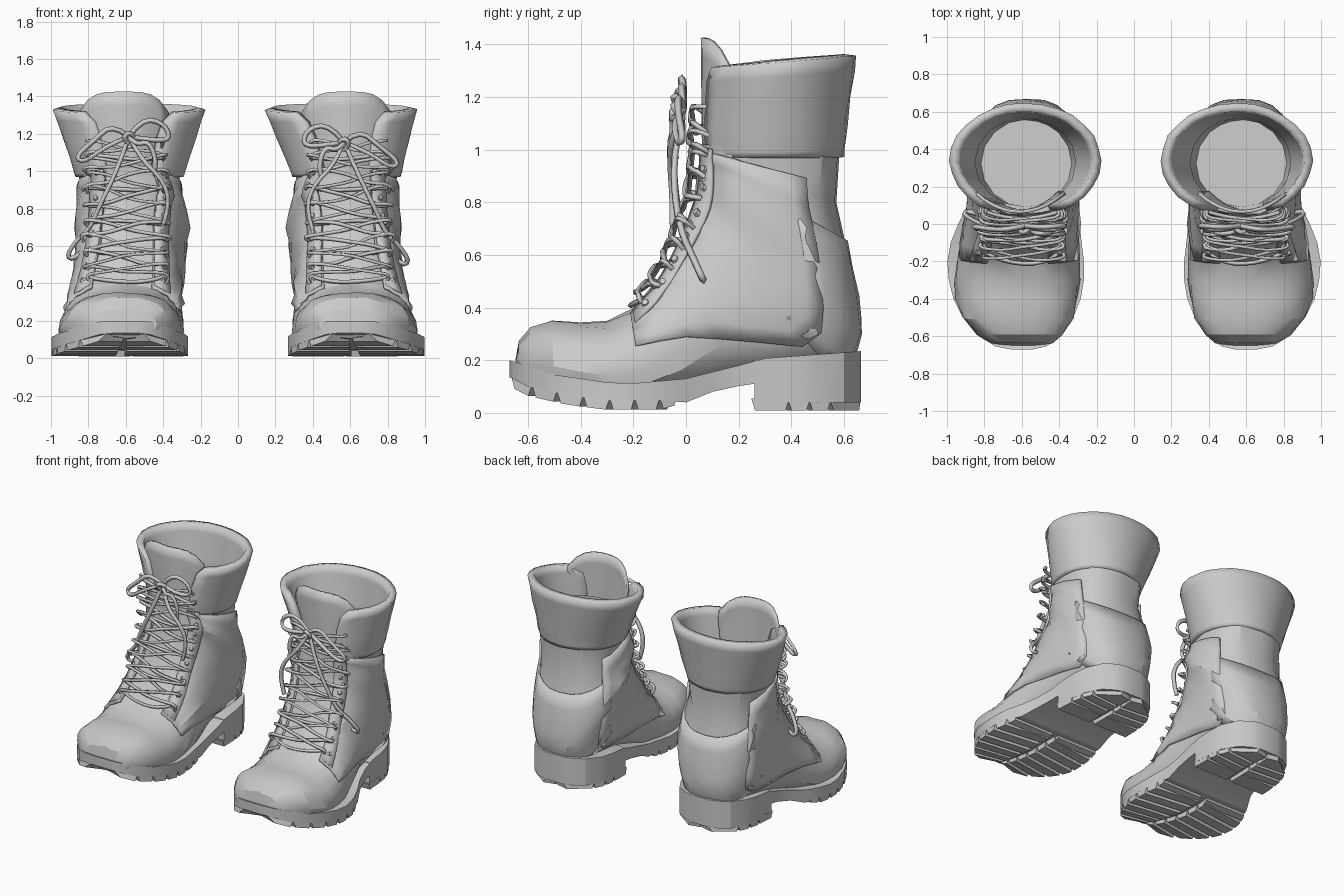
import bpy, bmesh, random
from math import sin, cos, radians, pi
from mathutils import Vector

if "Cube" in bpy.data.objects:
    bpy.data.objects.remove(bpy.data.objects["Cube"])

random.seed(4)


def interp(table, y):
    """Piecewise-linear lookup: rows are (key, values...)."""
    if y <= table[0][0]:
        return table[0][1:]
    for a, b in zip(table, table[1:]):
        if y <= b[0]:
            f = (y - a[0]) / (b[0] - a[0])
            return tuple(p + (q - p) * f for p, q in zip(a[1:], b[1:]))
    return table[-1][1:]


def place(p, s):
    """Mirror a point to one boot; the shafts lean slightly the same way."""
    lean = 0.017 * max(0, min(1, (p[2] - 1) / 0.35))
    return (s * p[0] - lean, p[1], p[2])


def loft(name, rings, closed=True, cap=True, thick=0, angle=32):
    """Skin rings of points, once for each boot."""
    for s, side in ((1, "right"), (-1, "left")):
        bm = bmesh.new()
        vs = [[bm.verts.new(place(p, s)) for p in r] for r in rings]
        n = len(rings[0])
        for a, b in zip(vs, vs[1:]):
            for i in range(n if closed else n - 1):
                j = (i + 1) % n
                bm.faces.new((a[i], a[j], b[j], b[i]))
        if closed and cap:
            for r in ([vs[0], vs[-1]] if cap is True else [vs[-1]]):
                bm.faces.new(r)
        bmesh.ops.recalc_face_normals(bm, faces=bm.faces)
        me = bpy.data.meshes.new(name)
        bm.to_mesh(me)
        bm.free()
        ob = bpy.data.objects.new(f"{side}_{name}", me)
        bpy.context.collection.objects.link(ob)
        if thick:
            m = ob.modifiers.new("thickness", "SOLIDIFY")
            m.thickness, m.offset = thick, 0
        bpy.ops.object.select_all(action='DESELECT')
        bpy.context.view_layer.objects.active = ob
        ob.select_set(True)
        bpy.ops.object.shade_smooth_by_angle(angle=radians(angle))


# Upper: slices fan from the toe round to the top: top y,z / bottom y,z / centre x, half width, skew
SECTIONS = [
    (-.648, .20, -.655, .13, .60, .09, 1), (-.635, .27, -.64, .11, .60, .165, 1.2),
    (-.59, .33, -.595, .10, .605, .23, 1.4), (-.51, .357, -.50, .08, .615, .295, 1.5),
    (-.40, .352, -.40, .07, .625, .325, 1.7), (-.30, .355, -.30, .06, .625, .332, 1.8),
    (-.20, .40, -.15, .06, .62, .325, 1.8), (-.10, .51, .00, .08, .605, .305, 1.5),
    (-.04, .63, .20, .12, .595, .285, 1.2), (.00, .74, .45, .15, .59, .28, 1.1),
    (.03, .82, .62, .17, .58, .28, 1), (.04, .88, .66, .30, .575, .28, 1),
    (.045, .92, .645, .45, .565, .295, 1), (.05, .96, .61, .62, .57, .275, 1),
    (.05, .99, .57, .80, .58, .262, 1), (.05, 1.02, .585, 1.0, .58, .275, 1)]
UPPER = [(i,) + s for i, s in enumerate(SECTIONS)]


def surf(t, deg, off=0.0):
    """Point on the upper: t along the slices, angle measured from the top."""
    ty, tz, by, bz, cx, w, k = interp(UPPER, t)
    s, c = sin(radians(deg)), cos(radians(deg))
    e = 2 / 2.4
    sgn = lambda v: (1 if v >= 0 else -1) * abs(v) ** e
    v = (0.5 + 0.5 * sgn(c)) ** k
    p = Vector((cx + w * sgn(s), by + (ty - by) * v, bz + (tz - bz) * v))
    mid = Vector((cx, (ty + by) / 2, (tz + bz) / 2))
    return p + (p - mid).normalized() * off


rough = lambda: random.uniform(-.009, .006)
loft("boot_upper", [[surf(i, j * 15, rough()) for j in range(24)]
                    for i in range(len(SECTIONS))], cap=True, angle=24)

# Side quarters, lower edge sweeping back to the heel
HI = [(5.9, 66), (7, 80), (8, 100), (9.5, 128), (11, 118), (14.3, 118)]
for sgn, nm in ((1, "outer"), (-1, "inner")):
    rows = []
    for i in range(13):
        t = 5.9 + i * 8.4 / 12
        hi = interp(HI, t)[0]
        rows.append([surf(t, sgn * (25 + (hi - 25) * j / 7), .008 + rough() * .9)
                     for j in range(8)])
    loft(nm + "_quarter", rows, closed=False, thick=.016, angle=24)
    # Narrow raised facing beside the laces
    loft(nm + "_lace_facing", [[surf(6 + i * .72, sgn * a, .02) for a in (25, 33, 43)]
                               for i in range(13)], closed=False, thick=.014)

# Heel counter
loft("heel_counter", [[surf(t, a, .006 + rough() * .5) for a in range(105, 256, 15)]
                      for t in (9.6, 10, 10.5, 11, 11.5, 12, 12.6, 13.2)],
     closed=False, thick=.014, angle=24)

# Flared padded collar, open at the front
rows = []
for f, gap in ((0, 25), (.06, 25), (.3, 26), (.6, 27), (.85, 30), (1, 38)):
    row = []
    for j in range(23):
        th = radians(gap + (360 - 2 * gap) * j / 22)
        rx, ry = .27 + .115 * f, .255 + .03 * f
        cx, cy = .58 - .015 * f, .322 + .018 * f
        top = 1.335 - .025 * cos(th)
        r = 1 + rough() * 1.5
        row.append((cx + r * rx * sin(th), cy - r * ry * cos(th), .975 + (top - .975) * f))
    rows.append(row)
loft("collar", rows, closed=False, thick=.045, angle=24)

# Lining tube and insole
loft("lining", [[(.575 + rx * sin(j * pi / 8), cy - ry * cos(j * pi / 8), z) for j in range(16)]
                for z, rx, ry, cy in ((1.12, .272, .24, .33), (1.0, .24, .235, .325),
                                      (.6, .21, .23, .33), (.25, .2, .23, .33))], cap="end")

# Tongue, rounded at the top and curved around the shin
rows = []
for f, w in ((0, .19), (.3, .2), (.6, .225), (.85, .24), (1, .235)):
    rows.append([(.595 + w * u, .07 - .005 * f + .1 * u * u,
                  .93 + f * (.495 - .11 * u ** 4)) for u in [k / 5 - 1 for k in range(11)]])
loft("tongue", rows, closed=False, thick=.018)

# Sole outline: y, inner x, outer x
OUT = [(-.67, .54, .66), (-.655, .47, .74), (-.6, .39, .83), (-.5, .325, .915), (-.4, .285, .965),
       (-.3, .268, .99), (-.2, .268, .998), (-.1, .28, .98), (0, .29, .94), (.1, .292, .89),
       (.2, .292, .86), (.3, .292, .85), (.4, .295, .845), (.5, .31, .825), (.6, .37, .77),
       (.645, .44, .7), (.665, .5, .64)]
TOP = [(-.67, .2), (-.5, .145), (-.25, .108), (0, .13), (.2, .18), (.27, .205), (.67, .235)]
BOT = [(-.67, .1), (-.6, .065), (-.45, .03), (-.3, .012), (-.1, .012), (0, .04), (.1, .08),
       (.26, .115), (.67, .13)]


def slab(name, ys, top, bot):
    rings = []
    for y in ys:
        a, b = interp(OUT, y)
        rings.append([(a, y, bot(y)), (b, y, bot(y)), (b, y, top(y)), (a, y, top(y))])
    loft(name, rings, angle=25)


slab("sole", [r[0] for r in OUT], lambda y: interp(TOP, y)[0],
     lambda y: interp(BOT, y)[0] + (.035 if y < -.05 else 0))
slab("heel_block", [.26] + [r[0] for r in OUT if r[0] > .29], lambda y: .2, lambda y: .04)


def lug(name, y0, y1, edge, base, skew):
    """Tread bar running from the sole edge to the middle line."""
    rings = []
    for f in (0, .5, .93):
        ring = []
        for y, up in ((y0, 0), (y1, 0), (y1 + .014, 1), (y0 - .014, 1)):
            y = max(-.668, min(.664, y))
            a, b = interp(OUT, y)
            e = (a, b)[edge]
            ring.append((e + ((a + b) / 2 - e) * f, y + skew * f, base(y) + up * .045))
        rings.append(ring)
    loft(name, rings, angle=20)


cuts = [-.665, -.585, -.49, -.39, -.29, -.195, -.1, -.03]
heel_cuts = [.262, .40, .48, .56, .68]
for e in (0, 1):
    for a, b in zip(cuts, cuts[1:]):
        lug("tread_lug", a + .014, b - .014, e, lambda y: interp(BOT, y)[0], .045 if a < -.1 else 0)
    for a, b in zip(heel_cuts, heel_cuts[1:]):
        lug("heel_lug", a, b - .022, e, lambda y: .01, -.02 if a > .3 else 0)

# Laces: crossed rows following the instep, then bow and loose ends
FRONT = [(s[1], s[0]) for s in SECTIONS[6:]] + [(1.3, .05)]


def cord(name, strands, radius=.011):
    for s, side in ((1, "right"), (-1, "left")):
        cu = bpy.data.curves.new(name, 'CURVE')
        cu.dimensions = '3D'
        cu.bevel_depth, cu.bevel_resolution, cu.resolution_u = radius, 0, 3
        for pts in strands:
            sp = cu.splines.new('NURBS')
            sp.points.add(len(pts) - 1)
            for q, p in zip(sp.points, pts):
                q.co = (*place(p, s), 1)
            sp.order_u, sp.use_endpoint_u = 3, True
        ob = bpy.data.objects.new(f"{side}_{name}", cu)
        bpy.context.collection.objects.link(ob)
        ob.location.z = -.015 * s if name == "lace_bow" else 0
        bpy.ops.object.select_all(action='DESELECT')
        bpy.context.view_layer.objects.active = ob
        ob.select_set(True)
        bpy.ops.object.convert(target='MESH')


rows_z = [.43, .49, .57, .65, .73, .82, .91, 1.0, 1.08, 1.16]
jig = lambda: random.uniform(-.018, .018)
at = lambda x, z, d: (.595 + x + jig(), interp(FRONT, z)[0] + d + jig() * .5, z + jig())
strands = []
for k, (a, b) in enumerate(zip(rows_z, rows_z[1:])):
    for s in (1, -1):
        w = s * (.21 + .02 * (k % 2))
        strands.append([at(w * .95, a - .02, .03), at(w * 1.1, a + .01, -.02), at(w * .5, a + .02, -.035),
                        at(0, (a + b) / 2 + s * .01, -.03 - .01 * s), at(-w * .5, b, -.035),
                        at(-w * 1.08, b + .01, -.015), at(-w * .95, b - .015, .03)])
    if k % 2 == 0:
        strands.append([at(-.2, a, .02), at(-.1, a - .015, -.025), at(.1, a, -.025), at(.2, a, .02)])
cord("laces", strands)

knot = (.575, -.01, 1.17)
cord("lace_bow", [
    [knot, (.66, -.03, 1.24), (.76, -.03, 1.15), (.87, -.01, 1.06), (.82, -.03, 1.03), (.7, -.05, 1.12), knot],
    [knot, (.5, -.02, 1.27), (.38, -.01, 1.24), (.35, -.01, 1.15), (.46, -.04, 1.15), knot],
    [knot, (.54, -.05, 1.12), (.47, -.05, 1.15), (.43, -.05, 1.03), (.45, -.04, .98)],
    [knot, (.52, -.06, 1.05), (.41, -.06, .95), (.36, -.05, .82), (.4, -.05, .7)],
    [knot, (.64, -.05, 1.0), (.74, -.04, .8), (.79, -.01, .68), (.86, .02, .62),
     (.92, .06, .53), (.87, .07, .51), (.78, .03, .6)],
    [(.54, -.01, 1.16), (.57, -.05, 1.2), (.61, -.04, 1.16), (.58, -.01, 1.13)]], .014)

# Lace eyelets on the facings
for sgn in (1, -1):
    for t in (6.4, 7.1, 7.8, 8.6, 9.6, 11, 12.5, 14.2):
        p, q = surf(t, sgn * 34, .02), surf(t, sgn * 34, .038)
        u = (surf(t + .2, sgn * 34, .02) - p).normalized()
        v = u.cross(q - p).normalized()
        ring = lambda c, r: [c + (u * cos(k * pi / 3) + v * sin(k * pi / 3)) * r for k in range(6)]
        loft("eyelet", [ring(p, .018), ring(q, .013)])
